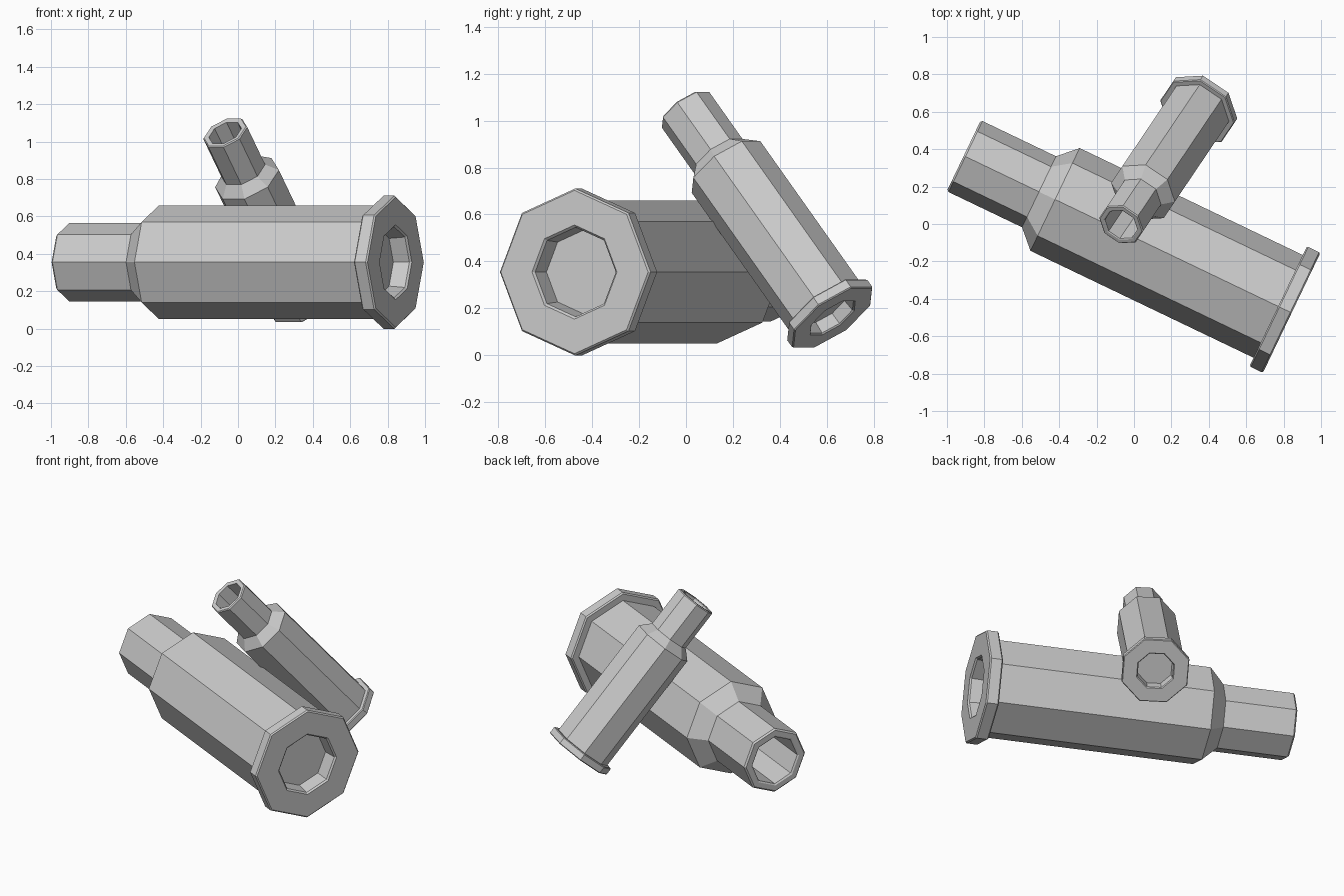
import bpy, bmesh, math
from mathutils import Vector, Matrix

if "Cube" in bpy.data.objects:
    bpy.data.objects.remove(bpy.data.objects["Cube"])

SIDES = 8
LENGTH = 1.94

# Half-section of a casing: (distance from mouth, radius), from mouth floor to base pocket floor
PROFILE = [
    (0.42, 0.155), (0.006, 0.155), (0.0, 0.165),       # open mouth
    (0.0, 0.20), (0.01, 0.21), (0.445, 0.21),          # neck
    (0.54, 0.304), (1.86, 0.304),                      # shoulder and body
    (1.86, 0.347), (1.868, 0.355),                     # rim
    (1.932, 0.355), (LENGTH, 0.347),
    (LENGTH, 0.20), (1.93, 0.19), (1.84, 0.18),        # base pocket
]


def casing(name, mouth, base, roll):
    """Eight-sided revolved casing running from the mouth point to the base point."""
    mouth, base = Vector(mouth), Vector(base)
    axis = (base - mouth).normalized()
    scale = (base - mouth).length / LENGTH
    side = Vector((0, 0, 1)).cross(axis).normalized()
    up = axis.cross(side)
    bm = bmesh.new()
    rings = []
    for t, r in PROFILE:
        ring = []
        for i in range(SIDES):
            a = roll + 2 * math.pi * i / SIDES
            p = up * math.cos(a) * r + side * math.sin(a) * r + axis * t
            ring.append(bm.verts.new(mouth + p * scale))
        rings.append(ring)
    for a, b in zip(rings, rings[1:]):
        for i in range(SIDES):
            j = (i + 1) % SIDES
            bm.faces.new((a[i], a[j], b[j], b[i]))
    bm.faces.new(rings[0])
    bm.faces.new(rings[-1])
    bmesh.ops.recalc_face_normals(bm, faces=bm.faces)
    mesh = bpy.data.meshes.new(name)
    bm.to_mesh(mesh)
    bm.free()
    obj = bpy.data.objects.new(name, mesh)
    bpy.context.collection.objects.link(obj)
    return obj


# Large casing lying flat, small casing leaning against it
casing("large_casing", (-0.91, 0.365, 0.355), (0.843, -0.475, 0.355), 0)
casing("small_casing", (-0.07, -0.005, 1.05), (0.355, 0.625, 0.16), math.pi / SIDES)
